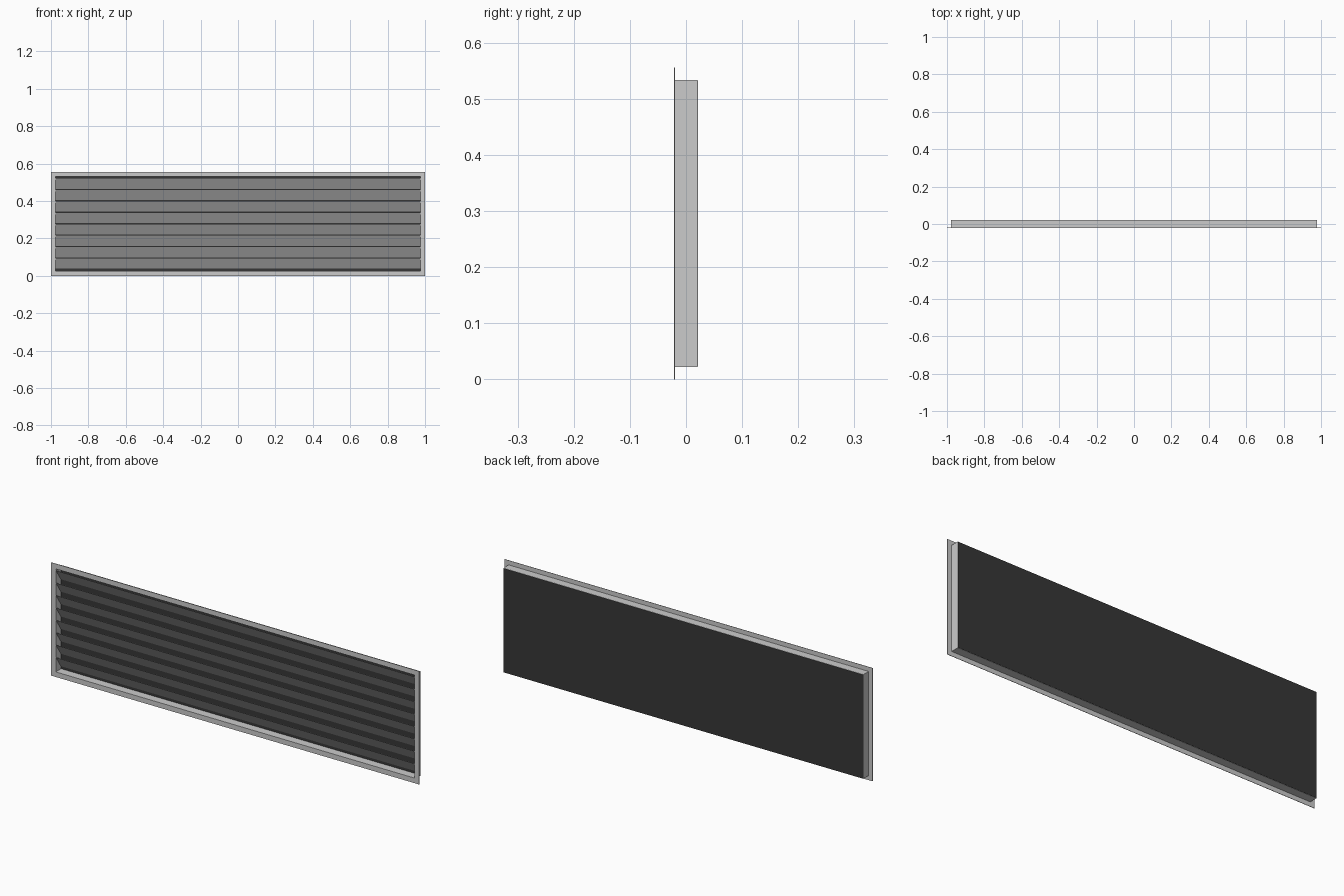
import bpy, bmesh

if "Cube" in bpy.data.objects:
    bpy.data.objects.remove(bpy.data.objects["Cube"])

H = 0.556            # overall height
FRONT, BACK = -0.0218, 0.0218


def material(name, value):
    m = bpy.data.materials.new(name)
    m.diffuse_color = (value, value, value, 1)
    m.use_nodes = True
    m.node_tree.nodes["Principled BSDF"].inputs["Base Color"].default_value = m.diffuse_color
    return m


light_grey = material("light grey metal", 0.60)
dark_grey = material("dark grey backing", 0.037)


def mesh_object(name, bm, mat):
    bmesh.ops.recalc_face_normals(bm, faces=bm.faces)
    me = bpy.data.meshes.new(name)
    bm.to_mesh(me)
    bm.free()
    me.materials.append(mat)
    ob = bpy.data.objects.new(name, me)
    bpy.context.collection.objects.link(ob)
    return ob


def rect(bm, half_x, margin, y):
    """Upright rectangle of vertices, inset from top and bottom by margin."""
    return [bm.verts.new((x, y, z)) for x, z in (
        (-half_x, margin), (half_x, margin),
        (half_x, H - margin), (-half_x, H - margin))]


def bridge(bm, loops):
    """Join a closed series of rectangles into a frame."""
    for a, b in zip(loops, loops[1:] + loops[:1]):
        for i in range(4):
            j = (i + 1) % 4
            bm.faces.new((a[i], a[j], b[j], b[i]))


# Flange and duct sleeve: one L-shaped section swept round the opening
bm = bmesh.new()
section = [(0.0, FRONT), (0.0, FRONT + 0.002), (0.022, FRONT + 0.002),
           (0.022, 0.0208), (0.025, 0.0208), (0.025, FRONT)]
bridge(bm, [rect(bm, 1 - m, m, y) for m, y in section])
mesh_object("flanged_frame", bm, light_grey)

# Backing panel closing the rear of the sleeve
bm = bmesh.new()
front, back = rect(bm, 0.977, 0.023, 0.0195), rect(bm, 0.977, 0.023, BACK)
for i in range(4):
    j = (i + 1) % 4
    bm.faces.new((front[i], front[j], back[j], back[i]))
bm.faces.new(front)
bm.faces.new(back)
mesh_object("back_panel", bm, dark_grey)

# Louvre blades: slanted slats, upper edge forward
PITCH, THICK = 0.061, 0.002
for n in range(8):
    top = 0.095 + PITCH * n
    profile = [(-0.0205, top), (0.0175, top - 0.057),
               (0.0175, top - 0.057 + THICK), (-0.0205 + THICK, top)]
    bm = bmesh.new()
    ends = [[bm.verts.new((x, y, z)) for y, z in profile]
            for x in (-0.975, 0.975)]
    for end in ends:
        bm.faces.new(end)
    for i in range(4):
        j = (i + 1) % 4
        bm.faces.new((ends[0][i], ends[0][j], ends[1][j], ends[1][i]))
    mesh_object(f"louvre_blade_{n + 1}", bm, light_grey)
